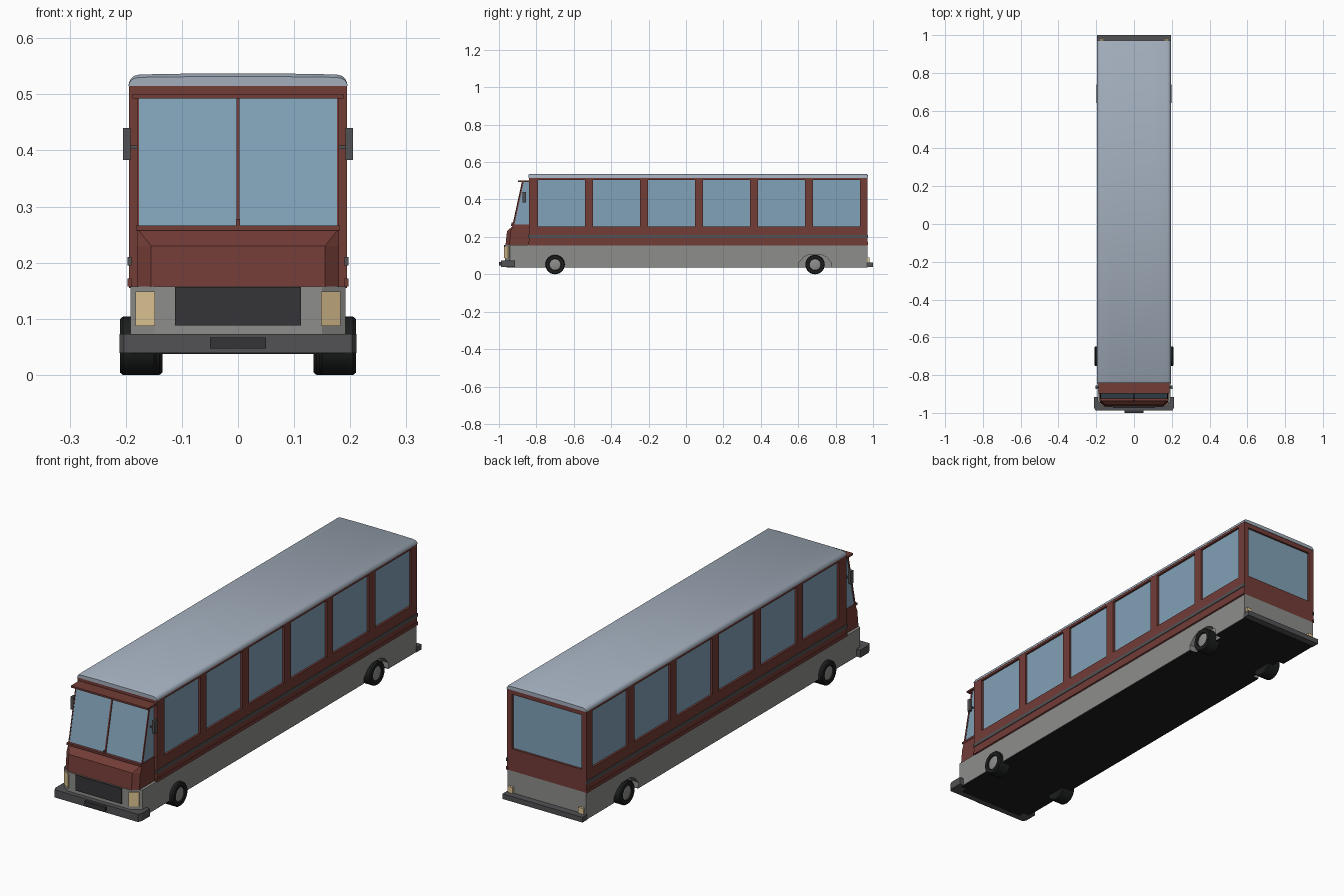
import bpy, bmesh, math
from mathutils import Matrix

if "Cube" in bpy.data.objects:
    bpy.data.objects.remove(bpy.data.objects["Cube"])


def material(name, rgb):
    m = bpy.data.materials.new(name)
    m.diffuse_color = (*rgb, 1)
    m.use_nodes = True
    m.node_tree.nodes["Principled BSDF"].inputs["Base Color"].default_value = m.diffuse_color
    return m


RED = material("red_paint", (0.17, 0.045, 0.037))
GLASS = material("blue_glass", (0.22, 0.36, 0.48))
GREY = material("skirt_grey", (0.27, 0.27, 0.26))
ROOF = material("roof_paint", (0.36, 0.42, 0.50))
DARK = material("dark_trim", (0.035, 0.035, 0.04))
TRIM = material("bumper_grey", (0.085, 0.085, 0.09))
RUBBER = material("rubber", (0.012, 0.013, 0.013))
LAMP = material("lamp_cream", (0.75, 0.57, 0.30))


def finish(name, bm, mat):
    bmesh.ops.recalc_face_normals(bm, faces=bm.faces)
    me = bpy.data.meshes.new(name)
    bm.to_mesh(me)
    bm.free()
    ob = bpy.data.objects.new(name, me)
    bpy.context.collection.objects.link(ob)
    if mat:
        me.materials.append(mat)
    return ob


def boxes(name, mat, *dims):
    """Each box is (x0, x1, y0, y1, z0, z1)."""
    bm = bmesh.new()
    for x0, x1, y0, y1, z0, z1 in dims:
        m = Matrix.Translation(((x0 + x1) / 2, (y0 + y1) / 2, (z0 + z1) / 2))
        m = m @ Matrix.Diagonal((x1 - x0, y1 - y0, z1 - z0, 1))
        bmesh.ops.create_cube(bm, size=1, matrix=m)
    return finish(name, bm, mat)


def both(x0, x1, *rest):
    """A box on the right side and its mirror image."""
    return [(x0, x1, *rest), (-x1, -x0, *rest)]


def loft(name, mat, *rings):
    """Closed solid through rings of equal point count."""
    bm = bmesh.new()
    vs = [[bm.verts.new(p) for p in r] for r in rings]
    n = len(vs[0])
    bm.faces.new(vs[0])
    bm.faces.new(vs[-1])
    for a, b in zip(vs, vs[1:]):
        for i in range(n):
            j = (i + 1) % n
            bm.faces.new((a[i], a[j], b[j], b[i]))
    return finish(name, bm, mat)


def cut(ob, cutter):
    cutter.hide_render = True
    cutter.hide_viewport = True
    cutter.display_type = 'WIRE'
    mod = ob.modifiers.new("cut", 'BOOLEAN')
    mod.object = cutter
    mod.operation = 'DIFFERENCE'
    mod.solver = 'EXACT'


# Passenger body with recessed window openings
body = boxes("passenger_body", RED, (-0.194, 0.194, -0.84, 0.97, 0.155, 0.518))
holes, panes = [], []
for i in range(6):
    y0 = -0.79 + i * 0.294
    holes += both(0.184, 0.25, y0, y0 + 0.25, 0.255, 0.505)
    panes += both(0.180, 0.1845, y0, y0 + 0.25, 0.255, 0.505)
holes.append((-0.17, 0.17, 0.960, 1.05, 0.255, 0.495))
cut(body, boxes("window_cutter", None, *holes))
boxes("side_windows", GLASS, *panes)
boxes("rear_window", GLASS, (-0.17, 0.17, 0.955, 0.9605, 0.255, 0.495))

# Roof with rounded shoulders
half = [(0.195, 0.515), (0.1945, 0.521), (0.191, 0.528), (0.185, 0.533), (0.175, 0.5355), (0.09, 0.537)]
prof = half + [(-x, z) for x, z in reversed(half)]
roof = loft("roof", ROOF, *[[(x * s, y, 0.515 + (z - 0.515) * t) for x, z in prof]
            for y, s, t in ((-0.842, 1, 0.75), (-0.834, 1, 1), (0.964, 1, 1), (0.972, 1, 0.75))])

# Lower skirt with chamfered front corners and rear wheel wells
plan = [(-0.192, 0.97), (-0.192, -0.94), (-0.15, -0.968), (0.15, -0.968), (0.192, -0.94), (0.192, 0.97)]
skirt = loft("lower_skirt", GREY, *[[(x, y, z) for x, y in plan] for z in (0.04, 0.158)])
bm = bmesh.new()
arch = [(-0.085, 0.02), (-0.085, 0.065), (-0.06, 0.092), (-0.03, 0.107),
        (0.03, 0.107), (0.06, 0.092), (0.085, 0.065), (0.085, 0.02)]
for s in (-1, 1):
    f = bm.faces.new([bm.verts.new((s * 0.16, 0.69 + y, z)) for y, z in arch])
    ext = bmesh.ops.extrude_face_region(bm, geom=[f], use_keep_orig=True)
    for v in ext["geom"]:
        if isinstance(v, bmesh.types.BMVert):
            v.co.x += s * 0.1
cut(skirt, finish("wheel_well_cutter", bm, None))
boxes("floor", RUBBER, (-0.16, 0.16, -0.96, 0.97, 0.037, 0.042),
      *both(0.16, 0.19, -0.93, 0.605, 0.037, 0.042), *both(0.16, 0.19, 0.775, 0.97, 0.037, 0.042))

# Hood with chamfered corners and sloping top
def hood_ring(z, xi, yf, xo, yc):
    return [(-xo, -0.835, z), (-xo, yc, z), (-xi, yf, z), (xi, yf, z), (xo, yc, z), (xo, -0.835, z)]

loft("hood", RED, hood_ring(0.157, 0.155, -0.965, 0.18, -0.945),
     hood_ring(0.23, 0.155, -0.957, 0.18, -0.937), hood_ring(0.258, 0.177, -0.927, 0.18, -0.925))

# Cab glass, centre bar, sill and visor
def cab_ring(x, out=0.0, back=None):
    yb = -0.838
    return [(x, -0.925 - out, 0.258), (x, -0.873 - out, 0.497),
            (x, yb if back is None else -0.873 + back, 0.497),
            (x, yb if back is None else -0.925 + back, 0.258)]

loft("cab_glass", GLASS, cab_ring(-0.178), cab_ring(0.178))
loft("windscreen_bar", RED, cab_ring(-0.003, 0.004, 0.003), cab_ring(0.003, 0.004, 0.003))
for s, n in ((-1, "left"), (1, "right")):
    loft(n + "_windscreen_post", RED, cab_ring(s * 0.176, 0.002, 0.006), cab_ring(s * 0.18, 0.002, 0.006))
boxes("windscreen_sill", RED, (-0.182, 0.182, -0.936, -0.84, 0.257, 0.266))
boxes("visor", RED, (-0.188, 0.188, -0.897, -0.84, 0.493, 0.501))
boxes("wiper_mounts", RED, (-0.004, 0.004, -0.934, -0.918, 0.266, 0.278))

# Side trim strips
boxes("upper_trim", TRIM, *both(0.19, 0.197, -0.845, 0.972, 0.195, 0.21))
boxes("lower_trim", RED, *both(0.19, 0.197, -0.845, 0.972, 0.158, 0.172))

# Grille, headlights, bumpers, plate and tail lights
boxes("grille", DARK, (-0.112, 0.112, -0.973, -0.96, 0.088, 0.157))
for s, n in ((-1, "left"), (1, "right")):
    quad = [(s * 0.148, -0.973), (s * 0.183, -0.951), (s * 0.180, -0.940), (s * 0.148, -0.960)]
    loft(n + "_headlight", LAMP, *[[(x, y, z) for x, y in quad] for z in (0.087, 0.149)])
bump = [(-0.211, -0.915), (-0.211, -0.972), (-0.203, -0.988), (0.203, -0.988), (0.211, -0.972), (0.211, -0.915)]
loft("front_bumper", TRIM, *[[(x, y, z) for x, y in bump] for z in (0.039, 0.073)])
boxes("front_plate", DARK, (-0.05, 0.05, -1.0, -0.985, 0.047, 0.067))
boxes("rear_bumper", TRIM, (-0.195, 0.195, 0.965, 1.0, 0.039, 0.062))
boxes("tail_lights", LAMP, *both(0.16, 0.185, 0.965, 0.98, 0.064, 0.09))

# Mirrors on thin arms
boxes("mirrors", TRIM, *both(0.192, 0.205, -0.873, -0.855, 0.383, 0.44))
boxes("mirror_arms", TRIM, *both(0.172, 0.196, -0.867, -0.861, 0.403, 0.409))


# Wheels: tyre ring with a recessed hub
def wheel(name, side, y, x0, x1):
    turn = [(x0, 0.03), (x0, 0.048), (x0 + 0.005, 0.052), (x1 - 0.005, 0.052),
            (x1, 0.048), (x1 - 0.001, 0.032), (x1 - 0.008, 0.030)]
    n = 28

    def ring(x, r):
        return [(side * x, y + r * math.cos(2 * math.pi * k / n), 0.052 + r * math.sin(2 * math.pi * k / n))
                for k in range(n)]
    tyre = loft(name + "_tyre", RUBBER, *[ring(x, r) for x, r in turn])
    hub = loft(name + "_hub", GREY, ring(x1 - 0.012, 0.030), ring(x1 - 0.006, 0.030), ring(x1 - 0.003, 0.02))
    return [tyre, hub]


smooth = [roof]
for s, n in ((-1, "left"), (1, "right")):
    smooth += wheel("front_" + n, s, -0.70, 0.145, 0.21)
    smooth += wheel("rear_" + n, s, 0.69, 0.135, 0.199)

bpy.ops.object.select_all(action='DESELECT')
for ob in smooth:
    ob.select_set(True)
bpy.context.view_layer.objects.active = roof
bpy.ops.object.shade_smooth_by_angle(angle=math.radians(35))
